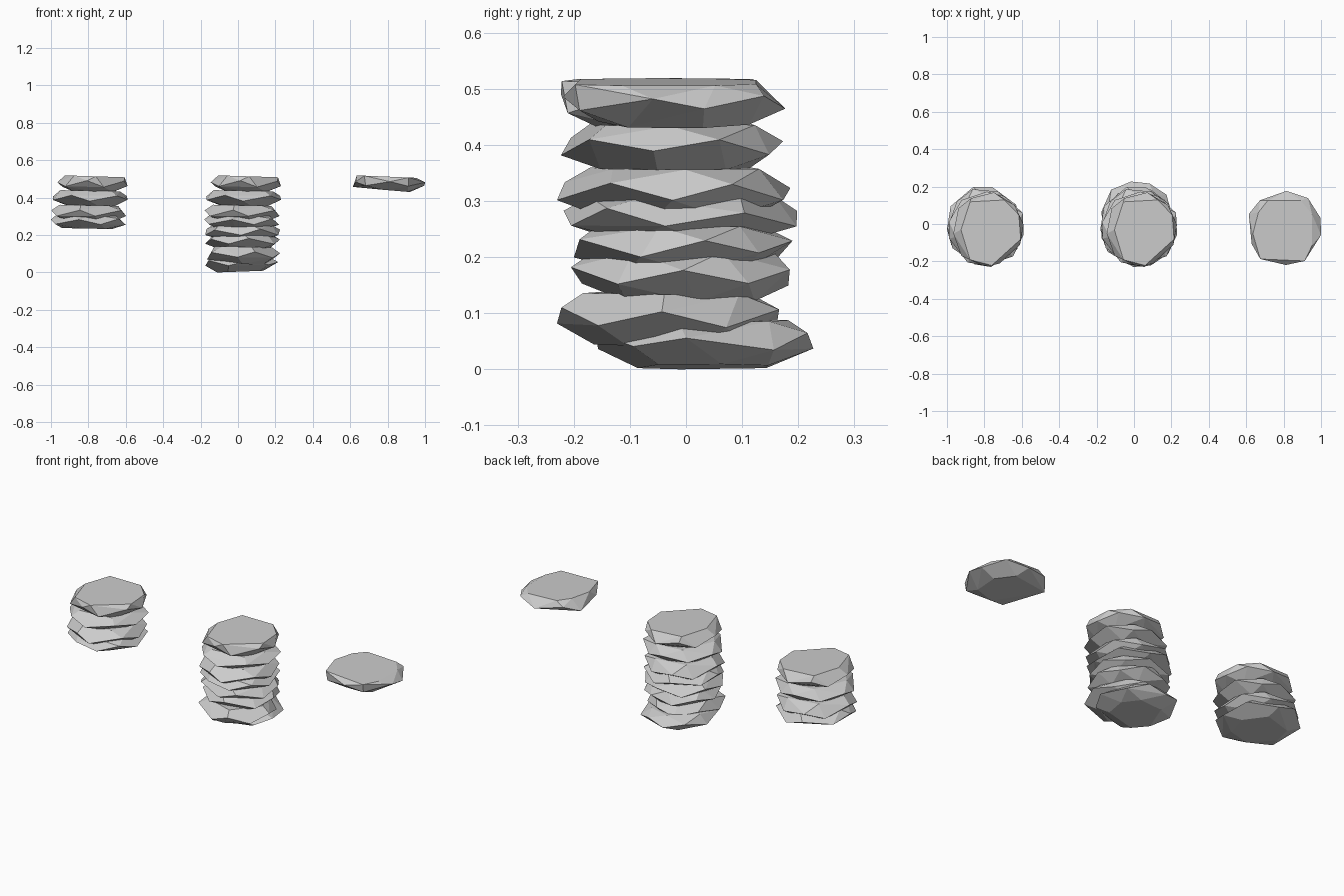
import bpy, bmesh, math, random

if "Cube" in bpy.data.objects:
    bpy.data.objects.remove(bpy.data.objects["Cube"])

SINGLE_TOP = [(-.09, .14), (.09, .14), (.15, .07), (.15, -.09), (.11, -.17), (-.13, -.16), (-.17, -.03), (-.14, .08)]
STACK_TOP = [(-.10, .15), (.09, .16), (.17, .08), (.18, -.05), (.02, -.19), (-.10, -.16), (-.15, 0)]


def ring(rng, n, r, phase):
    """Irregular ring of n points."""
    pts = []
    for i in range(n):
        a = phase + 2 * math.pi * (i + rng.uniform(-.2, .2)) / n
        q = r * rng.uniform(.93, 1.0)
        pts.append((q * math.cos(a), q * math.sin(a)))
    return pts


def stone(name, x, y, z0, z1, rx, ry, seed, top=None, tilt=0.0, low_tilt=0.03):
    """Faceted pebble: flat top, zigzag girdle, flat narrower underside."""
    rng = random.Random(seed)
    ph = rng.uniform(0, 6.28)
    h = z1 - z0
    top = top or ring(rng, 6, .16, ph)
    low = ring(rng, 6, .135, ph + .5)
    mid = ring(rng, 10, .205, ph + .2)
    pts = [(px, py, z1 - tilt * (px + .1)) for px, py in top]
    pts += [(px, py, z0 + .004 + low_tilt * (.13 - px)) for px, py in low]
    pts += [(px, py, z0 + h * (.5 + (.16 if i % 2 else -.12) + rng.uniform(-.06, .06)))
            for i, (px, py) in enumerate(mid)]
    # fit outline to the wanted half widths
    xs = [p[0] for p in pts]
    ys = [p[1] for p in pts]
    zs = [p[2] for p in pts]
    cx, cy = (max(xs) + min(xs)) / 2, (max(ys) + min(ys)) / 2
    sx, sy = 2 * rx / (max(xs) - min(xs)), 2 * ry / (max(ys) - min(ys))
    sz, lo = h / (max(zs) - min(zs)), min(zs)
    bm = bmesh.new()
    for p in pts:
        bm.verts.new((x + (p[0] - cx) * sx, y + (p[1] - cy) * sy, z0 + (p[2] - lo) * sz))
    res = bmesh.ops.convex_hull(bm, input=bm.verts[:])
    loose = [v for v in bm.verts if not v.link_faces]
    bmesh.ops.delete(bm, geom=loose, context='VERTS')
    bmesh.ops.dissolve_limit(bm, angle_limit=math.radians(6), verts=bm.verts[:], edges=bm.edges[:])
    bmesh.ops.recalc_face_normals(bm, faces=bm.faces[:])
    me = bpy.data.meshes.new(name)
    bm.to_mesh(me)
    bm.free()
    ob = bpy.data.objects.new(name, me)
    bpy.context.collection.objects.link(ob)
    return ob


# tall stack, bottom to top: x, y, z0, z1, half width, half depth
layers = [
    (.020, .033, .000, .090, .195, .194),
    (.030, -.032, .042, .140, .195, .198),
    (.025, -.010, .120, .215, .200, .195),
    (.020, -.010, .232, .312, .200, .208),
    (.022, -.022, .270, .362, .200, .208),
    (.030, -.025, .355, .440, .200, .198),
    (.042, -.027, .430, .519, .188, .196),
]
layers.insert(3, (.025, -.005, .175, .260, .200, .195))

for i, (x, y, z0, z1, rx, ry) in enumerate(layers):
    last = i == len(layers) - 1
    ob = stone(f"tall_stack_stone_{i + 1}", x, y, z0, z1, rx, ry, 11 + i,
               STACK_TOP if last else None, .03 if last else .02, -.04 if i == 0 else .02)
    if i == 0:
        ob.name = "tall_stack_base_stone"
    # short stack repeats the upper four stones
    if i >= len(layers) - 4:
        cp = ob.copy()
        cp.name = f"short_stack_stone_{i - len(layers) + 5}"
        cp.location.x = -.82
        bpy.context.collection.objects.link(cp)

# lone stone on the right
stone("single_stone", .807, -.021, .430, .519, .193, .198, 5, SINGLE_TOP, .04, .08)
